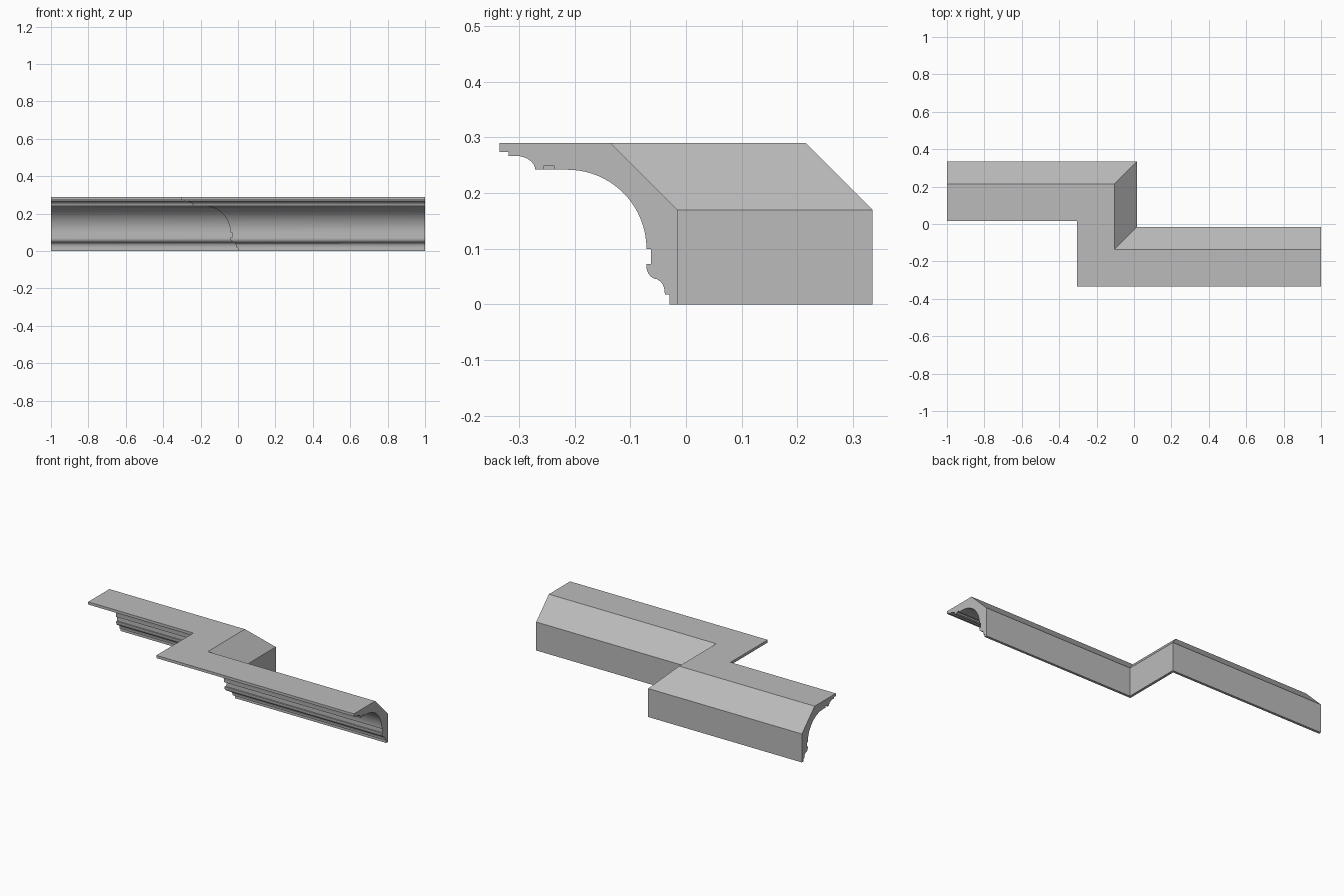
import bpy, bmesh
from math import cos, sin, radians

cube = bpy.data.objects.get("Cube")
if cube:
    bpy.data.objects.remove(cube, do_unlink=True)


def arc(cy, cz, ry, rz, start, end, n):
    """Points on an elliptical arc, angles in degrees."""
    angles = [radians(start + (end - start) * i / n) for i in range(n + 1)]
    return [(cy + ry * cos(a), cz + rz * sin(a)) for a in angles]


# Moulding cross-section (y, z)
BACK = -0.015
profile = [(BACK, 0), (BACK, 0.17), (-0.135, 0.29)]           # wall face and sloped back
profile += [(-0.335, 0.29), (-0.335, 0.274), (-0.319, 0.274), (-0.319, 0.267)]  # top lip
profile += arc(-0.307, 0.242, 0.036, 0.025, 90, 0, 8)         # small upper cove
profile += [(-0.255, 0.242), (-0.255, 0.25), (-0.237, 0.25), (-0.237, 0.242)]   # drip groove
profile += arc(-0.213, 0.1, 0.142, 0.142, 90, 0, 20)          # main cove
profile += [(-0.063, 0.1), (-0.063, 0.073), (-0.071, 0.073)]  # fillet
profile += arc(-0.05, 0.068, 0.021, 0.023, 180, 270, 6)       # ogee, convex half
profile += arc(-0.052, 0.018, 0.014, 0.026, 80, 0, 6)         # ogee, hollow half
profile += [(-0.03, 0.018), (-0.03, 0)]                       # foot

# Sweep along the stepped wall line with mitred corners
STEP = 0.335
bm = bmesh.new()
rings = []
for corner in range(4):
    ring = []
    for y, z in profile:
        d = BACK - y
        x = (-1, -BACK - d, -BACK - d, 1)[corner]
        ring.append(bm.verts.new((x, (STEP if corner < 2 else BACK) - d, z)))
    rings.append(ring)
n = len(profile)
for a, b in zip(rings, rings[1:]):
    for i in range(n):
        j = (i + 1) % n
        bm.faces.new((a[i], a[j], b[j], b[i]))
caps = [bm.faces.new(rings[0]), bm.faces.new(rings[-1])]
bmesh.ops.recalc_face_normals(bm, faces=bm.faces)
bmesh.ops.triangulate(bm, faces=caps)

mesh = bpy.data.meshes.new("crown_moulding")
bm.to_mesh(mesh)
bm.free()
moulding = bpy.data.objects.new("crown_moulding", mesh)
bpy.context.collection.objects.link(moulding)

# Plain grey plaster
grey = bpy.data.materials.new("plaster_grey")
grey.use_nodes = True
color = (0.5, 0.5, 0.5, 1)
grey.diffuse_color = color
grey.node_tree.nodes["Principled BSDF"].inputs["Base Color"].default_value = color
mesh.materials.append(grey)

# Smooth coves, crisp arrises
bpy.ops.object.select_all(action="DESELECT")
moulding.select_set(True)
bpy.context.view_layer.objects.active = moulding
bpy.ops.object.shade_smooth_by_angle(angle=radians(30))
